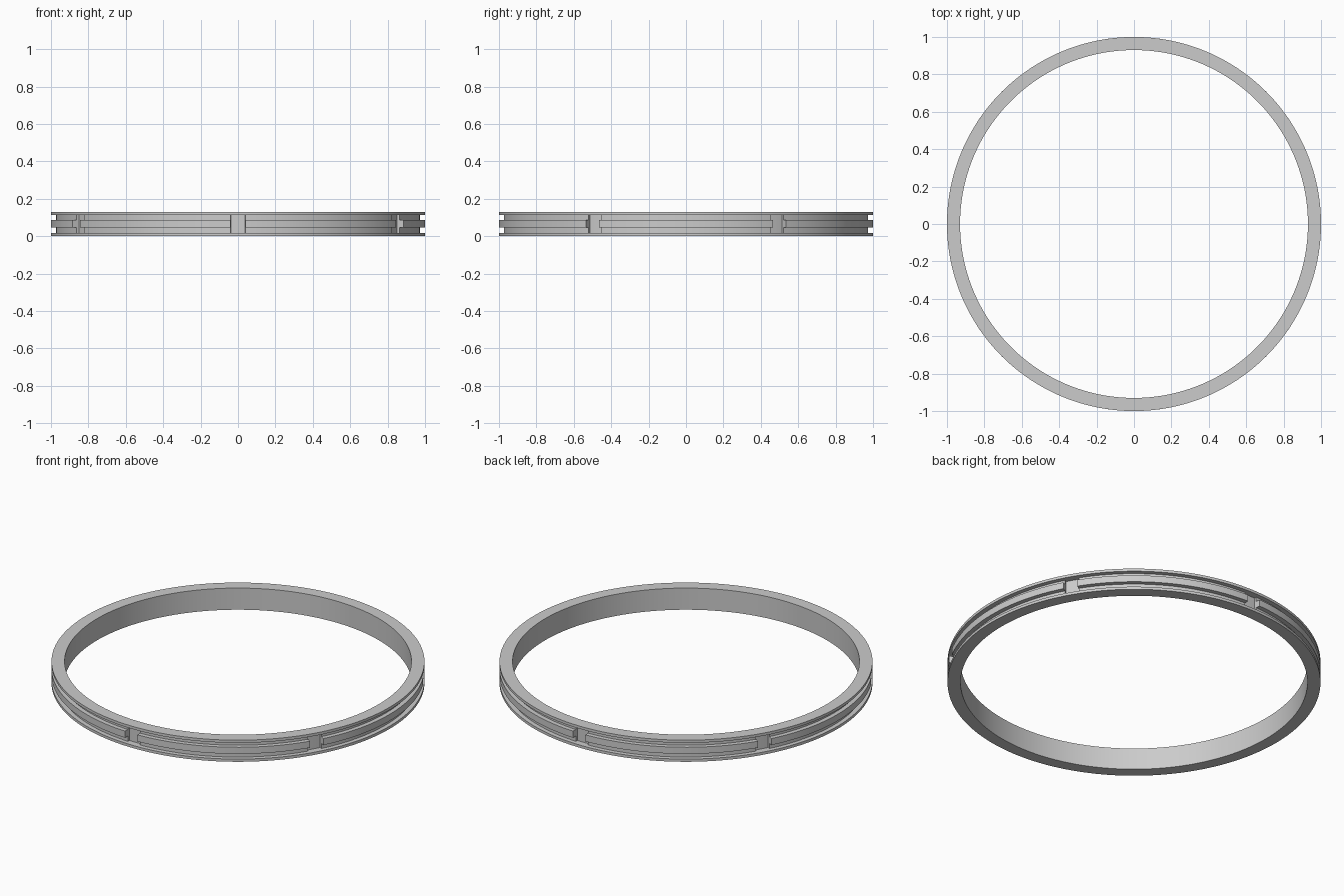
import bpy, bmesh, math

cube = bpy.data.objects.get("Cube")
if cube:
    bpy.data.objects.remove(cube, do_unlink=True)

grey = bpy.data.materials.new("plain grey")
grey.use_nodes = True
colour = (0.6, 0.6, 0.6, 1)
grey.diffuse_color = colour
grey.node_tree.nodes["Principled BSDF"].inputs["Base Color"].default_value = colour

INNER, FLOOR, GROOVE, OUTER = 0.93, 0.96, 0.974, 1.0
HEIGHT, LIP = 0.128, 0.016
RIB_LOW, RIB_HIGH = 0.047, 0.086
POCKETS = 6
POCKET_HALF = math.asin(0.04)


def sweep(name, profile, start, end, steps, closed):
    """Turn a closed (radius, z) profile about the z axis between two angles."""
    bm = bmesh.new()
    rings = []
    for i in range(steps if closed else steps + 1):
        a = start + (end - start) * i / steps
        rings.append([bm.verts.new((r * math.cos(a), r * math.sin(a), z))
                      for r, z in profile])
    pairs = list(zip(rings, rings[1:]))
    if closed:
        pairs.append((rings[-1], rings[0]))
    else:
        bm.faces.new(rings[0])
        bm.faces.new(rings[-1])
    n = len(profile)
    for a, b in pairs:
        for j in range(n):
            k = (j + 1) % n
            bm.faces.new((a[j], a[k], b[k], b[j]))
    bmesh.ops.recalc_face_normals(bm, faces=bm.faces)
    mesh = bpy.data.meshes.new(name)
    bm.to_mesh(mesh)
    bm.free()
    mesh.materials.append(grey)
    obj = bpy.data.objects.new(name, mesh)
    bpy.context.collection.objects.link(obj)
    bpy.ops.object.select_all(action='DESELECT')
    obj.select_set(True)
    bpy.context.view_layer.objects.active = obj
    bpy.ops.object.shade_smooth_by_angle(angle=math.radians(30))
    return obj


# Main band with a lip at top and bottom; its channel forms the pocket floors
top = HEIGHT - LIP
sweep("ring_band",
      [(INNER, 0), (OUTER, 0), (OUTER, LIP), (FLOOR, LIP),
       (FLOOR, top), (OUTER, top), (OUTER, HEIGHT), (INNER, HEIGHT)],
      0, math.tau, 192, True)

# Ribbed inserts between the six pockets, sunk slightly into the band
SINK = 0.004
insert = [(FLOOR - SINK, LIP - SINK), (GROOVE, LIP - SINK),
          (GROOVE, RIB_LOW), (OUTER, RIB_LOW),
          (OUTER, RIB_HIGH), (GROOVE, RIB_HIGH),
          (GROOVE, top + SINK), (FLOOR - SINK, top + SINK)]
pitch = math.tau / POCKETS
for i in range(POCKETS):
    a = -math.pi / 2 + i * pitch
    sweep(f"rib_segment_{i + 1}", insert,
          a + POCKET_HALF, a + pitch - POCKET_HALF, 30, False)
